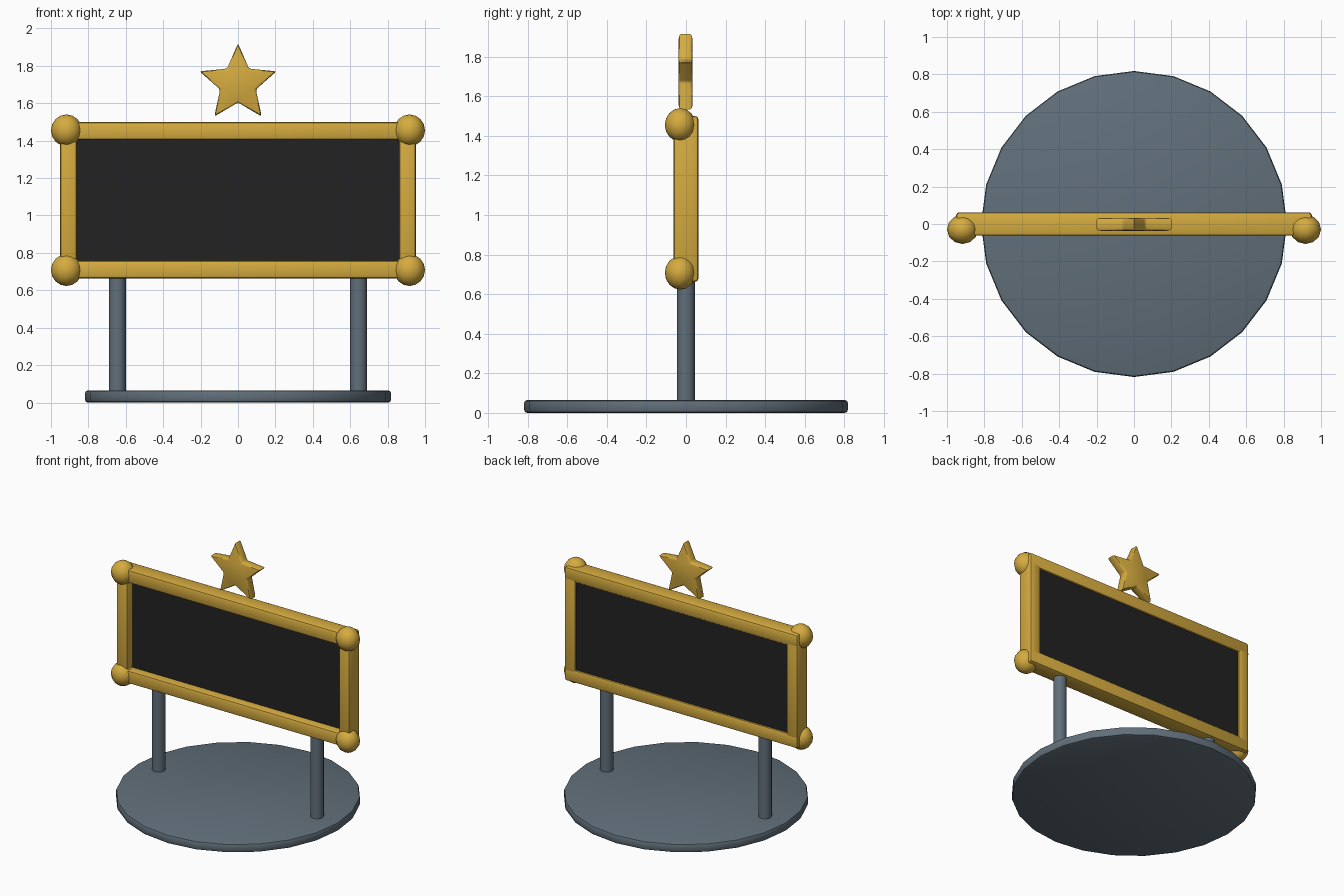
import bpy, bmesh, math
from mathutils import Matrix, Vector

if "Cube" in bpy.data.objects:
    bpy.data.objects.remove(bpy.data.objects["Cube"], do_unlink=True)


def material(name, color):
    m = bpy.data.materials.new(name)
    m.use_nodes = True
    m.diffuse_color = (*color, 1)
    m.node_tree.nodes["Principled BSDF"].inputs["Base Color"].default_value = (*color, 1)
    return m


gold = material("gold", (0.67, 0.41, 0.05))
steel = material("blue grey steel", (0.12, 0.16, 0.195))
black = material("board black", (0.016, 0.016, 0.016))


def finish(name, bm, mat, bevel=0.0, segments=2):
    """Bevel the hard edges, then turn the bmesh into a smooth-shaded object."""
    bmesh.ops.recalc_face_normals(bm, faces=bm.faces[:])
    if bevel:
        hard = [e for e in bm.edges if e.calc_face_angle(0) > math.radians(30)]
        bmesh.ops.bevel(bm, geom=hard, offset=bevel, segments=segments,
                        profile=0.5, affect='EDGES', clamp_overlap=True)
    mesh = bpy.data.meshes.new(name)
    bm.to_mesh(mesh)
    bm.free()
    mesh.materials.append(mat)
    ob = bpy.data.objects.new(name, mesh)
    bpy.context.collection.objects.link(ob)
    bpy.ops.object.select_all(action='DESELECT')
    ob.select_set(True)
    bpy.context.view_layer.objects.active = ob
    bpy.ops.object.shade_smooth_by_angle(angle=math.radians(40))
    return ob


def box(name, center, size, mat, bevel=0.0):
    bm = bmesh.new()
    bmesh.ops.create_cube(bm, size=1, matrix=Matrix.LocRotScale(Vector(center), None, Vector(size)))
    return finish(name, bm, mat, bevel)


def cylinder(name, x, z0, z1, radius, sides, mat, bevel=0.0):
    bm = bmesh.new()
    bmesh.ops.create_cone(bm, cap_ends=True, segments=sides, radius1=radius, radius2=radius,
                          depth=z1 - z0, matrix=Matrix.Translation((x, 0, (z0 + z1) / 2)))
    return finish(name, bm, mat, bevel)


# Round base
cylinder("base", 0, 0, 0.065, 0.818, 24, steel, 0.015)

# Board set into the frame, nearer the back
box("board", (0, 0.025, 1.08), (1.76, 0.05, 0.7), black)

# Frame rails
for name, z in (("top_rail", 1.452), ("bottom_rail", 0.711)):
    box(name, (0, 0, z), (1.9, 0.125, 0.096), gold, 0.016)

# Mirrored posts, side rails and corner balls
for side, s in (("left", 1), ("right", -1)):
    cylinder(side + "_post", s * 0.645, 0.05, 0.69, 0.045, 16, steel)
    box(side + "_rail", (s * 0.906, 0, 1.081), (0.09, 0.124, 0.82), gold, 0.016)
    for level, z in (("top", 1.455), ("bottom", 0.708)):
        bm = bmesh.new()
        bmesh.ops.create_uvsphere(
            bm, u_segments=12, v_segments=8, radius=1,
            matrix=Matrix.LocRotScale(Vector((s * 0.917, -0.029, z)), None,
                                      Vector((0.083, 0.078, 0.085))))
        finish(f"{level}_{side}_ball", bm, gold)

# Star floating above the top rail
bm = bmesh.new()
points = []
for i in range(10):
    r = 0.1 if i % 2 else 0.216
    a = math.pi / 2 + i * math.pi / 5
    points.append(bm.verts.new((r * math.cos(a), -0.037, 1.704 + r * math.sin(a))))
face = bm.faces.new(points)
new = bmesh.ops.extrude_face_region(bm, geom=[face])["geom"]
bmesh.ops.translate(bm, vec=(0, 0.07, 0), verts=[v for v in new if isinstance(v, bmesh.types.BMVert)])
finish("star", bm, gold, 0.012)
